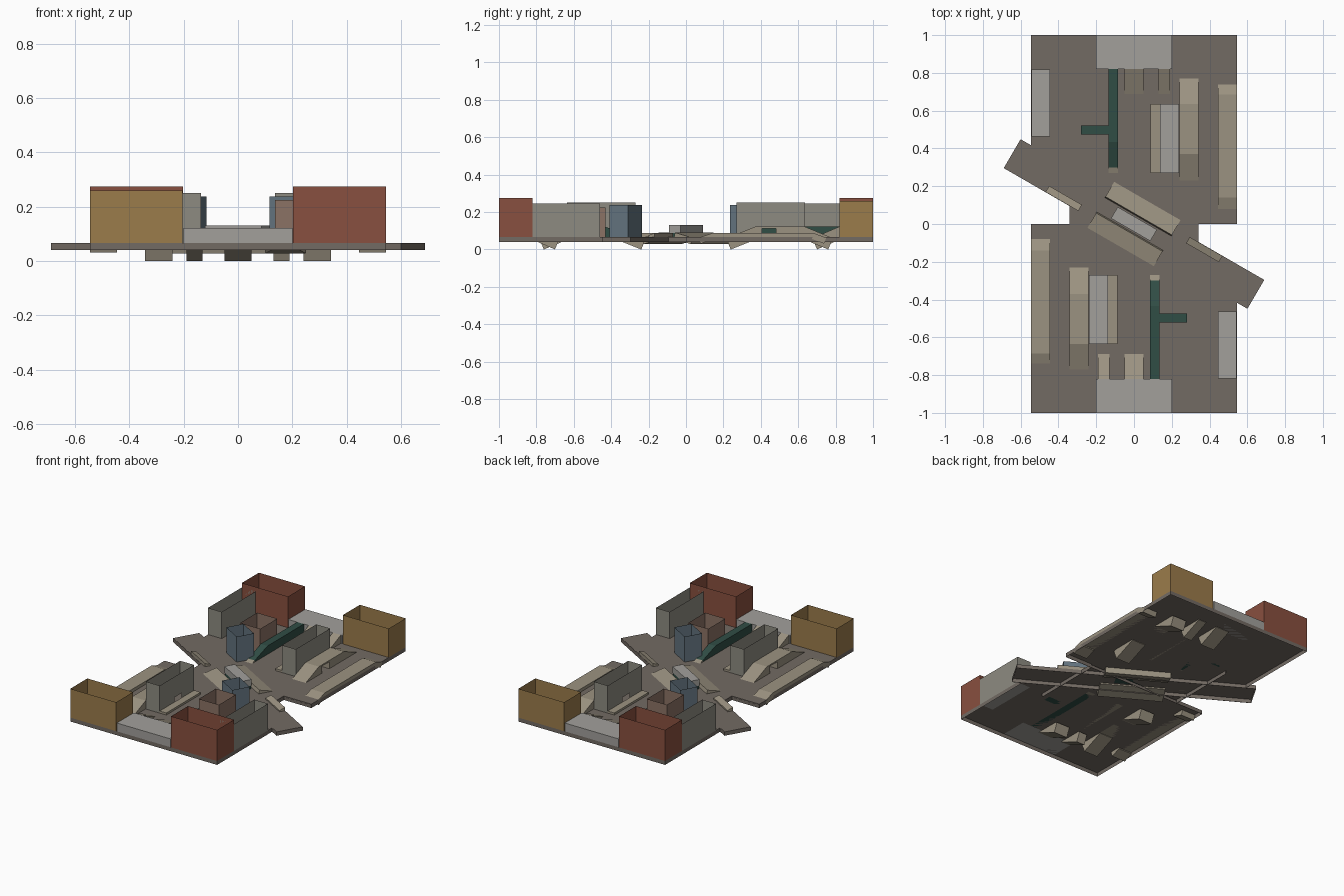
import bpy, math
from mathutils import Matrix

if "Cube" in bpy.data.objects:
    bpy.data.objects.remove(bpy.data.objects["Cube"])

FLOOR, DECK, TOP = 0.066, 0.122, 0.25
COLS = {"ground": (.17, .145, .125), "tan": (.33, .29, .22), "pale": (.36, .35, .33),
        "grey": (.27, .26, .22), "red": (.25, .08, .05), "ochre": (.33, .2, .07),
        "pink": (.26, .17, .13), "blue": (.13, .18, .22), "green": (.03, .075, .06)}
MATS = {}
for key, c in COLS.items():
    MATS[key] = bpy.data.materials.new(key)
    MATS[key].diffuse_color = (*c, 1)

DIAG = math.radians(-30)


def make(name, verts, faces, col, ang=0, pair=True):
    """Build a mesh, plus its copy turned half way round the map centre."""
    me = bpy.data.meshes.new(name)
    me.from_pydata(verts, [], faces)
    me.materials.append(MATS[col])
    me.update()
    for i in range(2 if pair else 1):
        ob = bpy.data.objects.new(name + ("_north" if i else ""), me)
        ob.matrix_world = Matrix.Rotation(ang + i * math.pi, 4, 'Z')
        bpy.context.collection.objects.link(ob)


def prism(name, x0, x1, prof, col, ang=0, pair=True):
    """Extrude a (y, z) profile along x."""
    n = len(prof)
    v = [(x, y, z) for x in (x0, x1) for y, z in prof]
    f = [tuple(range(n))[::-1], tuple(range(n, 2 * n))]
    f += [(i, (i + 1) % n, n + (i + 1) % n, n + i) for i in range(n)]
    make(name, v, f, col, ang, pair)


def box(name, x0, x1, y0, y1, z0, z1, col, ang=0, pair=True):
    prism(name, x0, x1, [(y0, z0), (y1, z0), (y1, z1), (y0, z1)], col, ang, pair)


def walls(name, x0, x1, y0, y1, z1, col, ang=0):
    """Open-topped room of single-sheet walls."""
    p = [(x0, y0), (x1, y0), (x1, y1), (x0, y1)]
    v = [(x, y, z) for z in (FLOOR, z1) for x, y in p]
    make(name, v, [(i, (i + 1) % 4, 4 + (i + 1) % 4, 4 + i) for i in range(4)], col, ang)


def ramp(name, x0, x1, high, low, t, col, ang=0):
    """Tilted slab whose upper face runs from high to low, both (y, z)."""
    dy, dz = low[0] - high[0], low[1] - high[1]
    l = math.hypot(dy, dz)
    s = 1 if dy > 0 else -1
    ny, nz = s * dz / l * t, -s * dy / l * t
    prism(name, x0, x1, [high, low, (low[0] + ny, low[1] + nz), (high[0] + ny, high[1] + nz)], col, ang)


# ground sheet with a skirt, hollow below
half = [(-.545, 1), (.545, 1), (.545, 0), (.34, 0), (.34, -.095),
        (.689, -.297), (.601, -.448), (.545, -.416)]
outline = half + [(-x, -y) for x, y in half]
n = len(outline)
make("ground", [(x, y, z) for z in (FLOOR, .04) for x, y in outline],
     [tuple(range(n))[::-1]] + [(i, (i + 1) % n, n + (i + 1) % n, n + i) for i in range(n)],
     "ground", pair=False)
# inner ribs under the ground
box("diagonal_rib", -.745, .745, -.0885, -.0865, .04, .064, "ground", DIAG)
box("side_rib", .339, .341, -.47, 0, .04, .064, "ground")
box("middle_rib", -.545, .545, -.001, .001, .04, .06, "ground", pair=False)

# end platform and the two tall coloured rooms
box("end_platform", -.2, .2, -1, -.82, FLOOR, DECK, "pale")
walls("red_room", .203, .545, -1, -.82, .275, "red")
walls("ochre_room", -.545, -.205, -1, -.82, .26, "ochre")
for nm, x0, x1 in (("narrow_ramp", -.19, -.13), ("wide_ramp", -.05, .05)):
    ramp(nm, x0, x1, (-.82, DECK), (-.675, .06), .065, "tan")

# side block with walls round its raised floor
box("side_block", .445, .543, -.818, -.462, FLOOR, .13, "pale")
walls("side_block_walls", .443, .545, -.82, -.46, .245, "grey")

# long low outer deck
box("outer_deck", -.545, -.445, -.685, -.14, FLOOR, .087, "tan")
ramp("outer_deck_inner_ramp", -.545, -.445, (-.14, .087), (-.067, .062), .033, "tan")
ramp("outer_deck_outer_ramp", -.545, -.445, (-.685, .087), (-.75, .062), .033, "tan")

# bridge deck with ramps, passage below
y0, y1, d0, d1 = -.635, -.27, -.48, -.405
box("bridge_left_base", -.342, -.241, y0, d0, FLOOR, DECK, "tan")
box("bridge_right_base", -.342, -.241, d1, -.37, FLOOR, DECK, "tan")
box("bridge_span", -.342, -.241, d0, d1, .112, DECK, "tan")
ramp("bridge_inner_ramp", -.342, -.241, (-.37, DECK), (-.215, .06), .065, "tan")
ramp("bridge_outer_ramp", -.342, -.241, (y0, DECK), (-.785, .06), .065, "tan")

# tower beside the bridge: long walls with a door, end walls, raised floor
for nm, x in (("tower_outer_wall", -.24), ("tower_inner_wall", -.137)):
    p = [(y0, FLOOR), (d0, FLOOR), (d0, .112), (d1, .112), (d1, FLOOR),
         (y1, FLOOR), (y1, TOP), (y0, TOP)]
    make(nm, [(x, y, z) for y, z in p], [tuple(range(8))], "grey")
for nm, y in (("tower_end_wall", y0), ("tower_front_wall", y1)):
    make(nm, [(-.24, y, FLOOR), (-.137, y, FLOOR), (-.137, y, TOP), (-.24, y, TOP)],
         [(0, 1, 2, 3)], "grey")
box("tower_floor", -.239, -.138, y0 + .001, y1 - .001, .113, DECK, "pale")
box("tower_step", -.137, -.088, y0, y1, FLOOR, .08, "tan")

# green walkway with a branch into the pink room
box("walkway", .085, .135, -.82, -.435, FLOOR, DECK, "green")
prism("walkway_ramp", .085, .135, [(-.435, FLOOR), (-.3, FLOOR), (-.3, .076), (-.435, DECK)], "green")
prism("walkway_ramp_foot", .085, .135, [(-.3, FLOOR), (-.27, FLOOR), (-.3, .076)], "tan")
box("walkway_branch", .135, .28, -.522, -.474, FLOOR, .115, "green")
walls("pink_room", .136, .285, -.61, -.43, .225, "pink")

# blue room beside the diagonal road
c, s = math.cos(DIAG), math.sin(DIAG)
bu, bv = .21 * c - .322 * s, -.21 * s - .322 * c
walls("blue_room", bu - .075, bu + .075, bv - .0575, bv + .0575, .237, "blue", DIAG)

# centre bridge and road kerbs, turned with the diagonal road
ramp("centre_ramp", -.203, .203, (.05, .09), (.156, .062), .035, "tan", DIAG)
box("centre_base", -.118, .118, -.033, .033, FLOOR, .088, "green", DIAG, False)
box("centre_block", -.12, .12, -.035, .035, .088, .13, "pale", DIAG, False)
prism("road_kerb", .29, .49, [(.05, FLOOR), (.0875, FLOOR), (.0875, .088), (.05, .075)], "tan", DIAG)

for m in bpy.data.materials:
    if m.users and not m.is_grease_pencil:
        m.use_nodes = True
        m.node_tree.nodes["Principled BSDF"].inputs["Base Color"].default_value = m.diffuse_color
